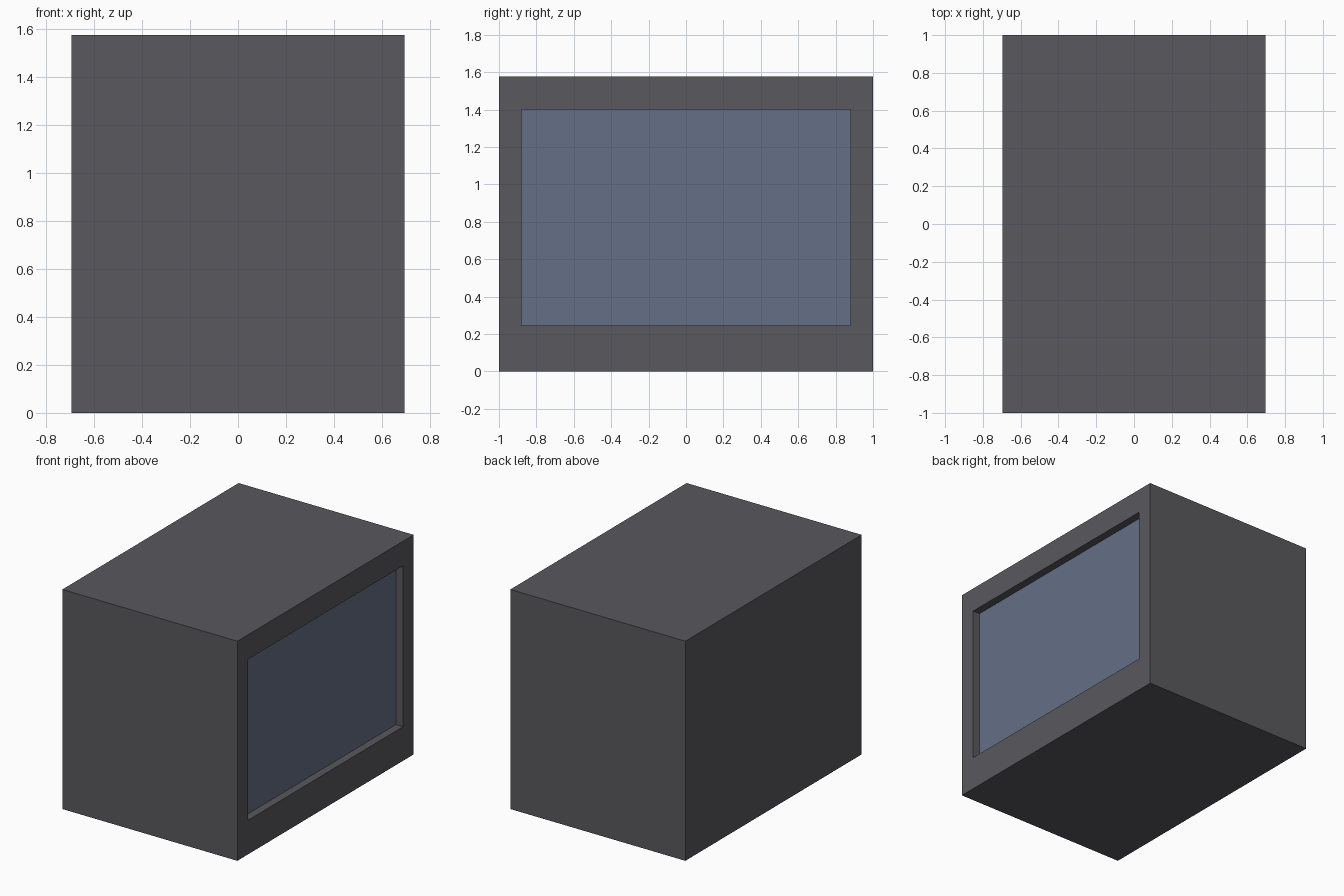
import bpy, bmesh

if "Cube" in bpy.data.objects:
    bpy.data.objects.remove(bpy.data.objects["Cube"])

HX, HY, H = 0.695, 1.0, 1.577          # cabinet half width, half length, height
SY, SZ0, SZ1 = 0.88, 0.245, 1.40       # screen opening
DEPTH = 0.057                          # screen recess


def material(name, rgb):
    m = bpy.data.materials.new(name)
    m.diffuse_color = (*rgb, 1.0)
    m.use_nodes = True
    m.node_tree.nodes["Principled BSDF"].inputs["Base Color"].default_value = m.diffuse_color
    return m


# Cabinet: a plain box
bm = bmesh.new()
bmesh.ops.create_cube(bm, size=1.0)
for v in bm.verts:
    v.co = (v.co.x * 2 * HX, v.co.y * 2 * HY, (v.co.z + 0.5) * H)
bm.normal_update()

# Screen opening: inset the right side, then set its uneven margins
screen = max(bm.faces, key=lambda f: f.normal.x)
bmesh.ops.inset_region(bm, faces=[screen], thickness=0.1)
for v in screen.verts:
    v.co.y = SY if v.co.y > 0 else -SY
    v.co.z = SZ1 if v.co.z > H / 2 else SZ0

# Recess: a second inset pushed inwards makes the straight walls
bmesh.ops.inset_region(bm, faces=[screen], thickness=0.01)
for v in screen.verts:
    v.co = (HX - DEPTH, SY if v.co.y > 0 else -SY, SZ1 if v.co.z > H / 2 else SZ0)
screen.material_index = 1
bm.normal_update()

mesh = bpy.data.meshes.new("screen_cabinet")
bm.to_mesh(mesh)
bm.free()
mesh.materials.append(material("dark grey casing", (0.100, 0.100, 0.112)))
mesh.materials.append(material("slate blue screen", (0.130, 0.160, 0.240)))
bpy.context.collection.objects.link(bpy.data.objects.new("screen_cabinet", mesh))
